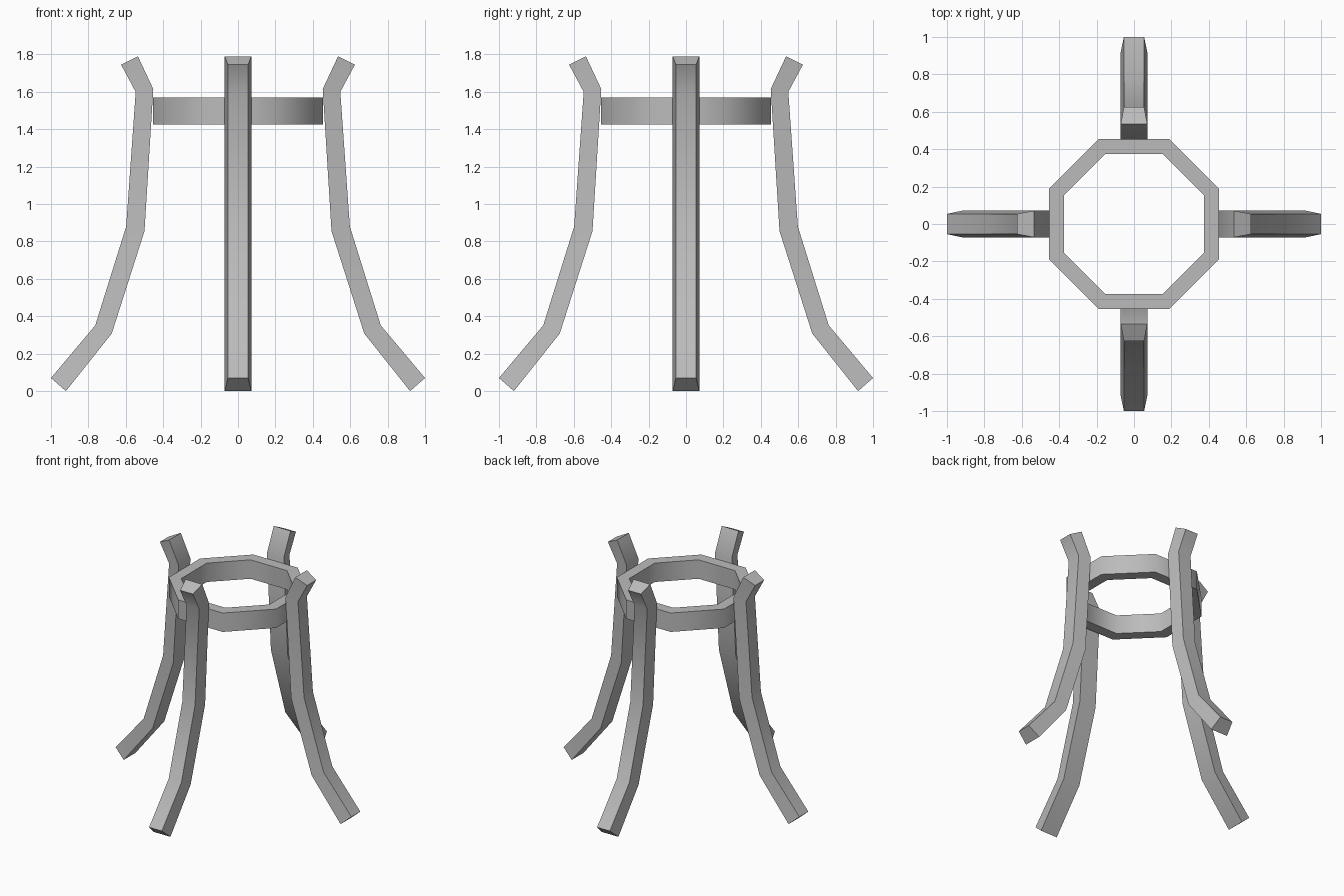
import bpy, bmesh, math
from mathutils import Matrix

cube = bpy.data.objects.get("Cube")
if cube:
    bpy.data.objects.remove(cube, do_unlink=True)

grey = bpy.data.materials.new("plain_grey")
grey.use_nodes = True
GREY = (0.5, 0.5, 0.5, 1)
grey.diffuse_color = GREY
grey.node_tree.nodes["Principled BSDF"].inputs["Base Color"].default_value = GREY


def finish(name, bm):
    """Turn a bmesh into a grey object, smooth along its bends."""
    bmesh.ops.recalc_face_normals(bm, faces=bm.faces)
    mesh = bpy.data.meshes.new(name)
    bm.to_mesh(mesh)
    bm.free()
    mesh.materials.append(grey)
    obj = bpy.data.objects.new(name, mesh)
    bpy.context.collection.objects.link(obj)
    bpy.ops.object.select_all(action="DESELECT")
    obj.select_set(True)
    bpy.context.view_layer.objects.active = obj
    bpy.ops.object.shade_smooth_by_angle(angle=math.radians(50))


def bridge(bm, loops, closed):
    """Skin a row of equal vertex loops; cap the ends unless closed."""
    pairs = list(zip(loops, loops[1:]))
    if closed:
        pairs.append((loops[-1], loops[0]))
    else:
        bm.faces.new(loops[0])
        bm.faces.new(loops[-1])
    for a, b in pairs:
        for i in range(len(a)):
            j = (i + 1) % len(a)
            bm.faces.new((a[i], a[j], b[j], b[i]))


# Bent leg: outer and inner edge (radius, height), from foot to tip
OUTER = [(1.0, 0.07), (0.763, 0.352), (0.598, 0.88), (0.547, 1.60), (0.625, 1.745)]
INNER = [(0.92, 0.0), (0.675, 0.308), (0.50, 0.855), (0.453, 1.615), (0.535, 1.79)]
OUTER_HALF, INNER_HALF = 0.054, 0.071

for k, side in enumerate(("left", "back", "right", "front")):
    bm = bmesh.new()
    loops = []
    for (ro, zo), (ri, zi) in zip(OUTER, INNER):
        section = ((ro, -OUTER_HALF, zo), (ro, OUTER_HALF, zo),
                   (ri, INNER_HALF, zi), (ri, -INNER_HALF, zi))
        loops.append([bm.verts.new(p) for p in section])
    bridge(bm, loops, closed=False)
    bm.transform(Matrix.Rotation(k * math.pi / 2, 4, "Z"))
    finish(side + "_leg", bm)

# Eight-sided ring holding the legs together
SIDES = 8
bm = bmesh.new()
loops = []
for i in range(SIDES):
    a = (i + 0.5) * 2 * math.pi / SIDES
    loop = []
    for apothem, z in ((0.455, 1.425), (0.455, 1.57), (0.373, 1.57), (0.373, 1.425)):
        r = apothem / math.cos(math.pi / SIDES)
        loop.append(bm.verts.new((r * math.cos(a), r * math.sin(a), z)))
    loops.append(loop)
bridge(bm, loops, closed=True)
finish("support_ring", bm)
